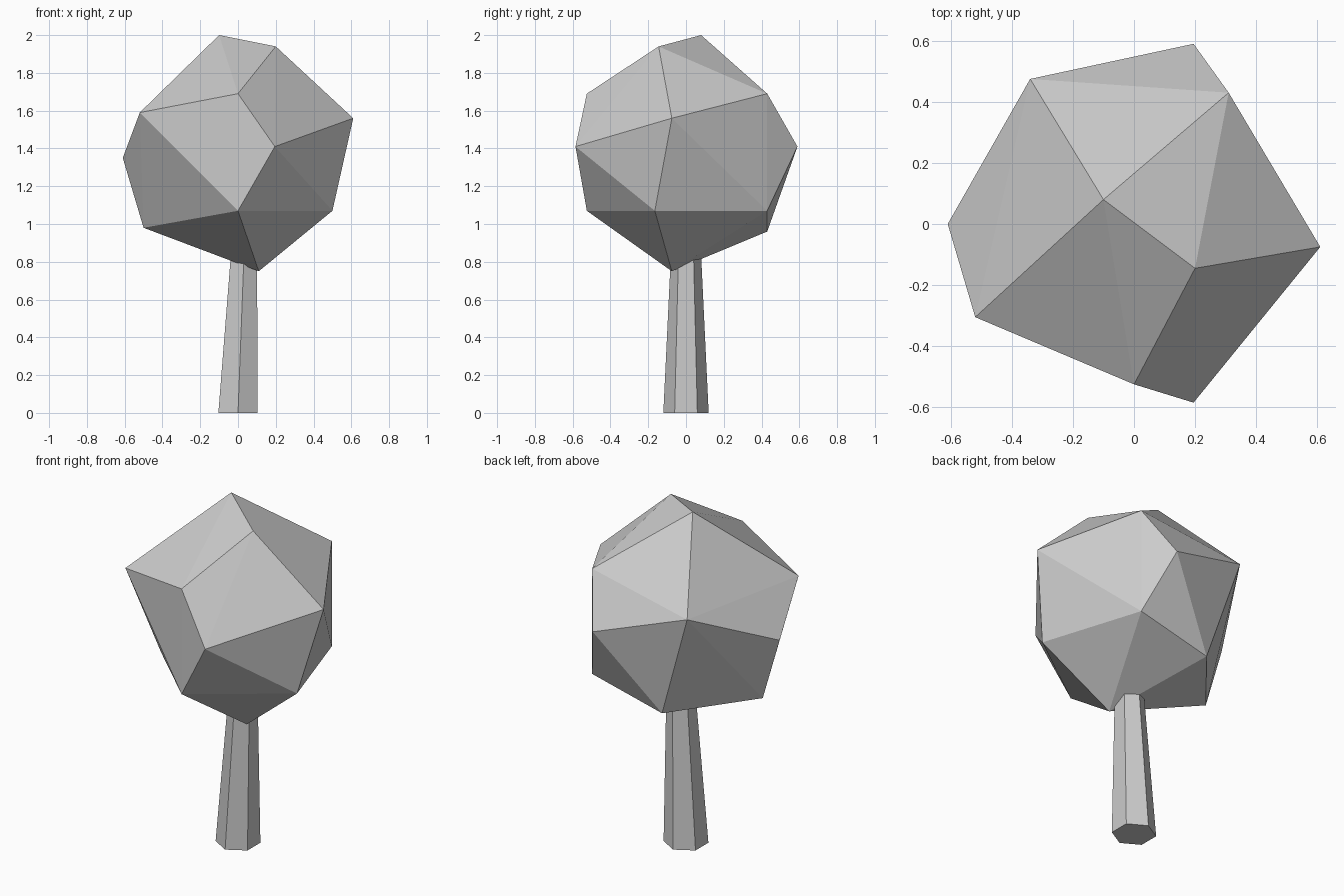
import bpy, bmesh
from math import sin, cos, pi
from mathutils import Vector

cube = bpy.data.objects.get("Cube")
if cube:
    bpy.data.objects.remove(cube, do_unlink=True)


def make_material(name, rgb):
    mat = bpy.data.materials.new(name)
    mat.use_nodes = True
    mat.diffuse_color = (*rgb, 1)
    mat.node_tree.nodes["Principled BSDF"].inputs["Base Color"].default_value = (*rgb, 1)
    return mat


def add_object(name, bm, mat):
    bmesh.ops.recalc_face_normals(bm, faces=bm.faces)
    mesh = bpy.data.meshes.new(name)
    bm.to_mesh(mesh)
    bm.free()
    mesh.materials.append(mat)
    obj = bpy.data.objects.new(name, mesh)
    bpy.context.collection.objects.link(obj)
    return obj


grey = make_material("plain grey", (0.6, 0.6, 0.6))

# Crown: faceted hull around its irregular corner points, top to bottom
corners = [
    (-.10, .08, 2.0), (.20, -.145, 1.94),
    (.31, .43, 1.69), (0, -.525, 1.69),
    (-.52, -.305, 1.59), (-.34, .475, 1.58), (.61, -.075, 1.56),
    (.195, -.585, 1.41), (.195, .59, 1.41), (-.61, 0, 1.35),
    (0, -.525, 1.07), (.50, -.165, 1.07), (.31, .43, 1.07),
    (-.50, 0, .98), (-.145, .43, .96), (.11, -.075, .75),
]
bm = bmesh.new()
for co in corners:
    bm.verts.new(co)
bmesh.ops.convex_hull(bm, input=bm.verts)
add_object("crown", bm, grey)

# Trunk: tapered six-sided post leaning slightly to its left
bm = bmesh.new()


def ring(center, radius):
    return [bm.verts.new(Vector(center) + radius * Vector((sin(i * pi / 3), cos(i * pi / 3), 0)))
            for i in range(6)]


base = ring((0, 0, 0), .12)
top = ring((.034, 0, .9), .077)
bm.faces.new(base)
bm.faces.new(top)
for i in range(6):
    j = (i + 1) % 6
    bm.faces.new((base[i], base[j], top[j], top[i]))
add_object("trunk", bm, grey)
